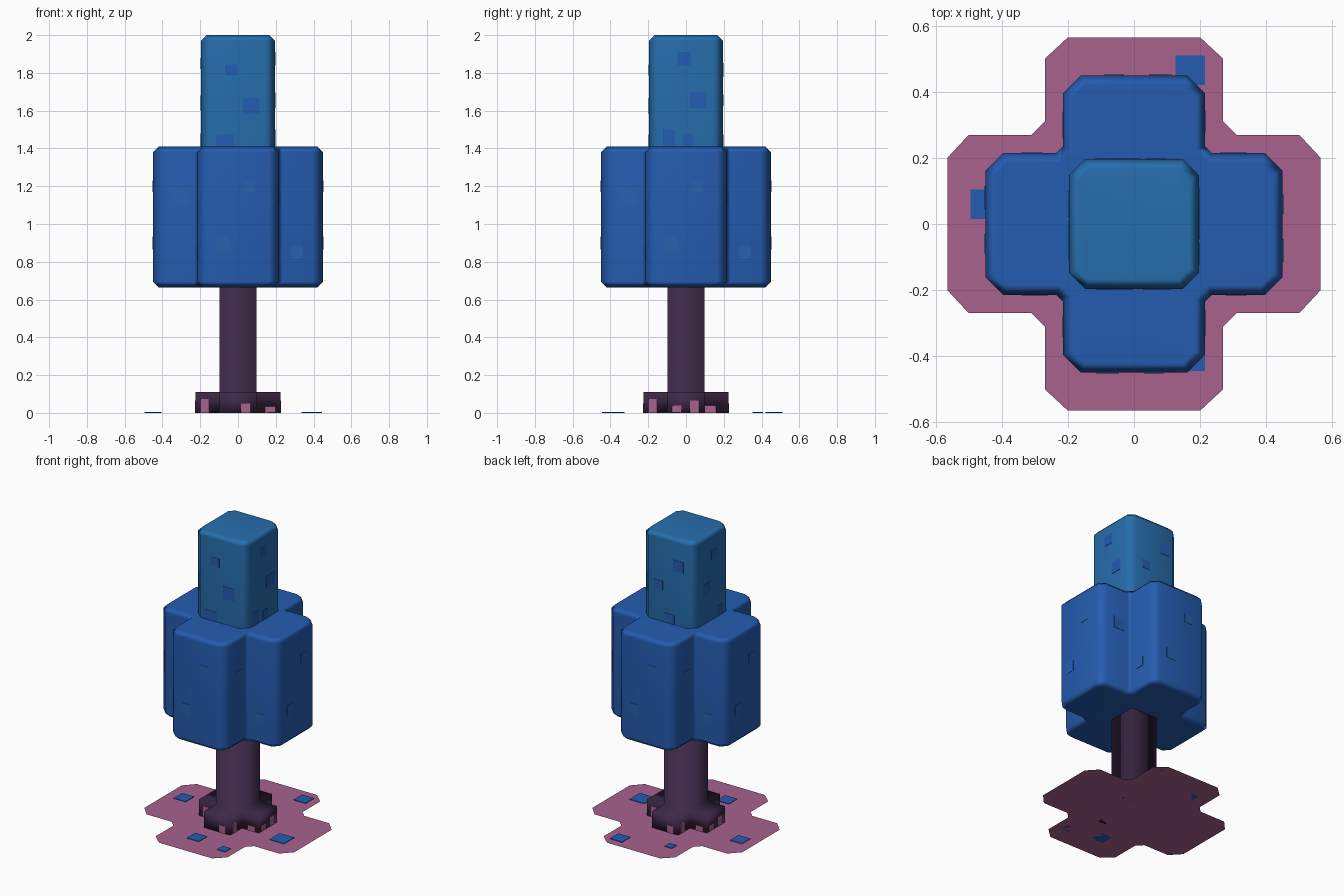
import bpy, bmesh
from math import pi
from mathutils import Matrix, Vector

cube = bpy.data.objects.get("Cube")
if cube:
    bpy.data.objects.remove(cube, do_unlink=True)


def material(name, rgb):
    linear = [((c / 255 + 0.055) / 1.055) ** 2.4 for c in rgb] + [1]
    m = bpy.data.materials.new(name)
    m.use_nodes = True
    m.diffuse_color = linear
    m.node_tree.nodes["Principled BSDF"].inputs["Base Color"].default_value = linear
    return m


LEAF = material("deep blue", (36, 92, 176))
LEAF_SPOT = material("soft blue", (38, 97, 174))
CROWN = material("light blue", (38, 110, 174))
TRUNK = material("dark purple", (62, 41, 72))
PINK = material("dusty pink", (168, 98, 141))


def finish(name, bm, mat, smooth=False):
    bmesh.ops.recalc_face_normals(bm, faces=bm.faces)
    mesh = bpy.data.meshes.new(name)
    bm.to_mesh(mesh)
    bm.free()
    mesh.materials.append(mat)
    for p in mesh.polygons:
        p.use_smooth = smooth
    obj = bpy.data.objects.new(name, mesh)
    bpy.context.collection.objects.link(obj)
    return obj


def four_fold(quarter):
    """Repeat a counterclockwise quarter outline around the z axis."""
    return [Matrix.Rotation(k * pi / 2, 3, 'Z') @ Vector((x, y, 0))
            for k in range(4) for x, y in quarter]


def prism(name, quarter, z0, z1, mat):
    """Extruded outline with softened top and bottom rims."""
    bm = bmesh.new()
    base = bm.faces.new([bm.verts.new((p.x, p.y, z0)) for p in four_fold(quarter)])
    top = bmesh.ops.extrude_face_region(bm, geom=[base], use_keep_orig=True)["geom"]
    bmesh.ops.translate(bm, vec=(0, 0, z1 - z0),
                        verts=[v for v in top if isinstance(v, bmesh.types.BMVert)])
    obj = finish(name, bm, mat, True)
    bevel = obj.modifiers.new("soft_rims", 'BEVEL')
    bevel.width, bevel.segments = 0.03, 1
    bevel.limit_method, bevel.angle_limit = 'ANGLE', pi / 3
    obj.modifiers.new("flat_sides", 'WEIGHTED_NORMAL')
    return obj


def box(name, center, size, mat, turn=0):
    bm = bmesh.new()
    bmesh.ops.create_cube(bm, size=1, matrix=Matrix.Rotation(turn * pi / 2, 4, 'Z')
                          @ Matrix.Translation(center) @ Matrix.Diagonal((*size, 1)))
    return finish(name, bm, mat)


def wall_spot(name, side, depth, u, z, w, h, mat):
    """Thin plate on a wall: side 0 front, 1 +x, 2 back, 3 -x."""
    box(name, (u, -depth, z), (w, 0.004, h), mat, side)


# Ground patch: flat cross with clipped corners
bm = bmesh.new()
bm.faces.new([bm.verts.new(p) for p in four_fold(
    [(0.31, 0.27), (0.27, 0.31), (0.27, 0.5), (0.2, 0.565), (-0.2, 0.565), (-0.27, 0.5)])])
finish("ground_patch", bm, PINK)

# Fallen leaves on the ground
for x, y, s in [(-0.45, 0.06, 0.09), (0.17, 0.465, 0.09), (-0.05, -0.37, 0.09),
                (0.39, -0.085, 0.11), (0.185, -0.415, 0.06), (-0.15, 0.38, 0.055)]:
    box("fallen_leaf", (x, y, 0.002), (s, s, 0.004), LEAF)

# Trunk with cross-shaped foot, one mesh
bm = bmesh.new()
w, r = 0.098, 0.225
bmesh.ops.create_cube(bm, size=1, matrix=Matrix.Translation((0, 0, 0.055))
                      @ Matrix.Diagonal((2 * w, 2 * w, 0.11, 1)))
bm.normal_update()
for f in [f for f in bm.faces if abs(f.normal.z) < 0.5]:
    n = f.normal.copy()
    out = bmesh.ops.extrude_discrete_faces(bm, faces=[f])["faces"]
    bmesh.ops.translate(bm, vec=n * (r - w), verts=out[0].verts)
bm.normal_update()
crown_face = max(bm.faces, key=lambda f: f.normal.z - f.calc_center_median().xy.length)
out = bmesh.ops.extrude_discrete_faces(bm, faces=[crown_face])["faces"]
bmesh.ops.translate(bm, vec=(0, 0, 0.6), verts=out[0].verts)
finish("trunk", bm, TRUNK, True)

# Pink marks around the foot: u, width, height, wall depth
front_marks = [(-0.175, 0.045, 0.075, w), (0.04, 0.05, 0.05, r), (0.17, 0.055, 0.035, w)]
side_marks = [(-0.175, 0.045, 0.075, w), (-0.05, 0.05, 0.04, r),
              (0.045, 0.045, 0.065, r), (0.13, 0.06, 0.04, w)]
for side in range(4):
    for u, width, h, depth in (side_marks if side % 2 else front_marks):
        wall_spot("foot_mark", side, depth, u, h / 2, width, h, PINK)

# Lower foliage and crown
prism("lower_foliage", [(0.235, 0.215), (0.215, 0.235), (0.215, 0.395), (0.16, 0.45),
                        (-0.16, 0.45), (-0.215, 0.395)], 0.665, 1.41, LEAF)
prism("crown", [(0.197, 0.147), (0.147, 0.197)], 1.38, 2.0, CROWN)

# Dark spots on each crown wall: u, z, width, height
crown_spots = [
    [(-0.035, 1.815, 0.065, 0.06), (0.07, 1.625, 0.085, 0.085), (-0.068, 1.435, 0.095, 0.08)],
    [(-0.01, 1.875, 0.07, 0.07), (0.065, 1.655, 0.085, 0.08),
     (-0.09, 1.455, 0.065, 0.09), (0.01, 1.435, 0.055, 0.08)],
    [(0.08, 1.815, 0.075, 0.075), (-0.067, 1.655, 0.06, 0.06), (0.015, 1.44, 0.07, 0.07)],
    [(0.02, 1.85, 0.06, 0.06), (-0.06, 1.64, 0.08, 0.08), (0.08, 1.44, 0.06, 0.08)]]
for side, spots in enumerate(crown_spots):
    for u, z, width, h in spots:
        wall_spot("crown_spot", side, 0.197, u, z, width, h, LEAF)

# Faint spots on the foliage walls
for side in range(4):
    for u, z, s, depth in [(-0.3, 1.14, 0.08, 0.215), (0.31, 0.85, 0.065, 0.215),
                           (0.06, 1.2, 0.06, 0.45), (-0.08, 0.9, 0.07, 0.45)]:
        wall_spot("foliage_spot", side, depth, u, z, s, s, LEAF_SPOT)
